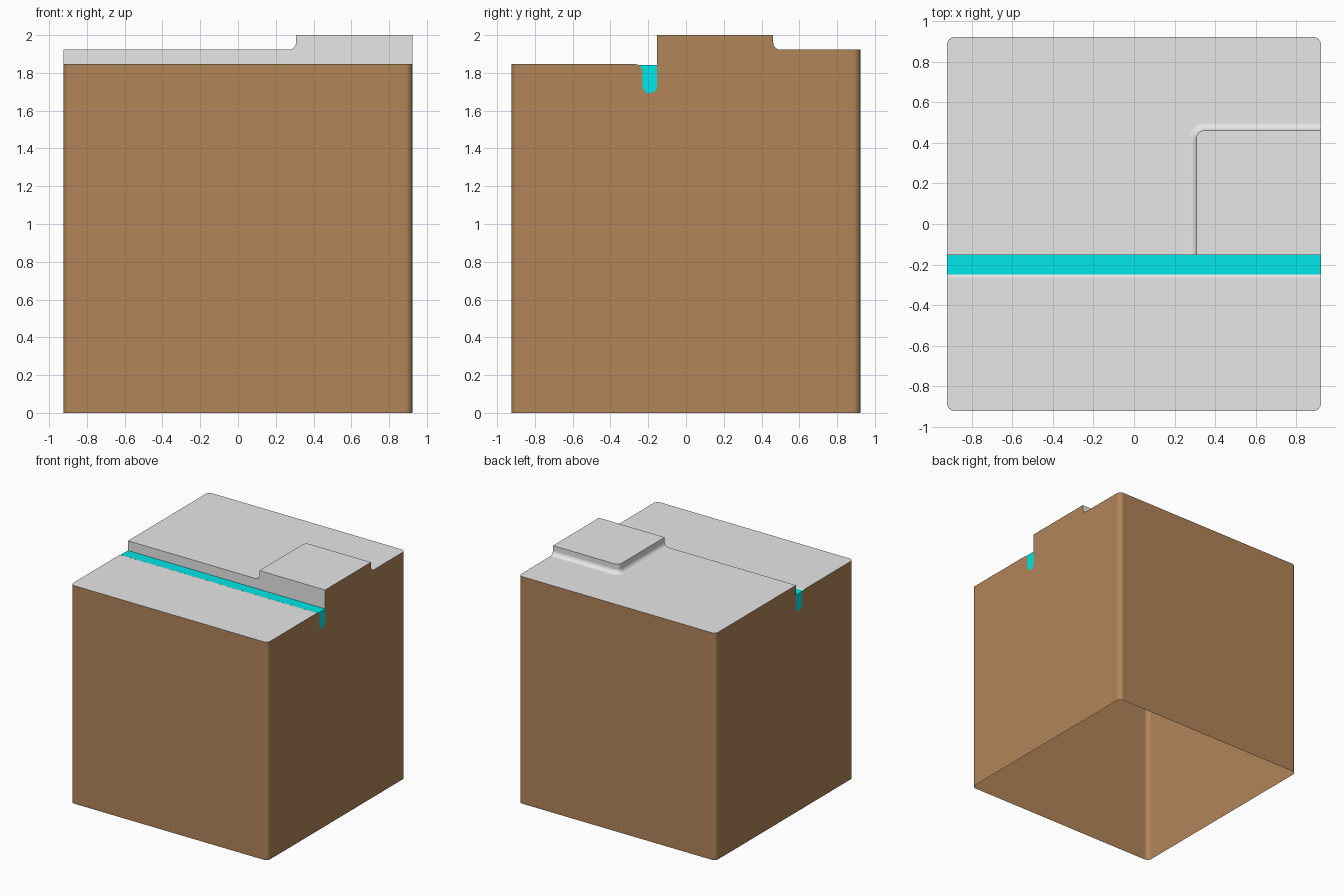
import bpy, bmesh
from math import sin, cos, pi
from mathutils import Vector

cube = bpy.data.objects.get("Cube")
if cube:
    bpy.data.objects.remove(cube, do_unlink=True)

U = 1 / 13        # modelling unit
R = U / 2         # radius of every rounding
HALF = 12 * U     # half width of the block
FAR = 1.2         # overshoot of the boolean solids


def material(name, rgb):
    m = bpy.data.materials.new(name)
    m.use_nodes = True
    m.diffuse_color = (*rgb, 1)
    bsdf = m.node_tree.nodes["Principled BSDF"]
    bsdf.inputs["Base Color"].default_value = (*rgb, 1)
    bsdf.inputs["Roughness"].default_value = 0.8
    return m


grey = material("grey_ground", (0.8, 0.8, 0.8))
brown = material("brown_earth", (0.445, 0.233, 0.102))
cyan = material("cyan_water", (0.0, 0.81, 0.81))


def arc(cx, cy, r, start, end, steps=8):
    """Points on an arc, angles in half turns."""
    angles = [pi * (start + (end - start) * i / steps) for i in range(steps + 1)]
    return [(cx + r * cos(a), cy + r * sin(a)) for a in angles]


def add_object(name, bm):
    mesh = bpy.data.meshes.new(name)
    bm.to_mesh(mesh)
    bm.free()
    obj = bpy.data.objects.new(name, mesh)
    bpy.context.collection.objects.link(obj)
    return obj


def loft(name, rings):
    """Closed solid through equal cross-sections."""
    bm = bmesh.new()
    loops = [[bm.verts.new(p) for p in ring] for ring in rings]
    n = len(rings[0])
    for a, b in zip(loops, loops[1:]):
        for i in range(n):
            j = (i + 1) % n
            bm.faces.new((a[i], a[j], b[j], b[i]))
    bm.faces.new(loops[0])
    bm.faces.new(loops[-1])
    bmesh.ops.recalc_face_normals(bm, faces=bm.faces)
    return add_object(name, bm)


def cut(obj, tool, operation):
    mod = obj.modifiers.new(operation.title(), "BOOLEAN")
    mod.operation, mod.object, mod.solver = operation, tool, "EXACT"
    bpy.context.view_layer.update()
    graph = bpy.context.evaluated_depsgraph_get()
    result = bpy.data.meshes.new_from_object(obj.evaluated_get(graph))
    obj.modifiers.clear()
    obj.data = result
    bpy.data.objects.remove(tool, do_unlink=True)


# Ground: terrain section with the stream channel, extruded across
bank = arc(-3 * U - R, 24 * U - R, R, 0.5, 0)
bed = arc(-2 * U - R, 22 * U + R, R, 1, 2, 12)
section = [(-FAR, -0.5), (-FAR, 24 * U)] + bank + bed
section += [(-2 * U, 26 * U), (FAR, 26 * U), (FAR, -0.5)]
terrain = loft("terrain_block", [[(x, y, z) for y, z in section] for x in (-FAR, FAR)])

# Lower land: cut away around the raised corner plateau, leaving a filleted foot
foot = arc(R, 25 * U + R, R, 1, 1.5)
cut_section = [(0, 2.2)] + foot + [(2.5, 25 * U), (2.5, 2.2)]
cx, cy = 4 * U + R, 6 * U - R
path = [((cx, -FAR), pi)]
path += [((cx, cy), pi - pi / 2 * i / 8) for i in range(9)]
path += [((FAR, cy), pi / 2)]
rings = [[(px + (R + d) * cos(a), py + (R + d) * sin(a), z) for d, z in cut_section]
         for (px, py), a in path]
cut(terrain, loft("lower_land_cutter", rings), "DIFFERENCE")

# Trim to a square plan with rounded corners
c = HALF - R
outline = (arc(c, c, R, 0, 0.5) + arc(-c, c, R, 0.5, 1)
           + arc(-c, -c, R, 1, 1.5) + arc(c, -c, R, 1.5, 2))
cut(terrain, loft("trim_prism", [[(x, y, z) for x, y in outline] for z in (0, 3)]),
    "INTERSECT")


def outline_distance(p):
    qx, qy = abs(p.x) - c, abs(p.y) - c
    return Vector((max(qx, 0), max(qy, 0))).length + min(max(qx, qy), 0) - R


# Open underside, brown side walls, grey ground
terrain.data.materials.clear()
terrain.data.materials.append(grey)
terrain.data.materials.append(brown)
bm = bmesh.new()
bm.from_mesh(terrain.data)
bmesh.ops.delete(bm, geom=[f for f in bm.faces if f.calc_center_median().z < 0.001],
                 context="FACES")
for f in bm.faces:
    on_side = abs(outline_distance(f.calc_center_median())) < 0.001
    f.material_index = 1 if on_side else 0
bm.to_mesh(terrain.data)
bm.free()

# Smooth roundings, flat large faces
bpy.ops.object.select_all(action="DESELECT")
terrain.select_set(True)
bpy.context.view_layer.objects.active = terrain
bpy.ops.object.shade_smooth_by_angle(angle=pi / 6)
weighted = terrain.modifiers.new("Weighted Normals", "WEIGHTED_NORMAL")
weighted.keep_sharp = True

# Water: surface strip and the two channel end faces
level = 24 * U - R * (1 - sin(pi / 3))
edge = [p for p in bank if p[1] < level - 0.001]
water_section = [(-3 * U - R / 2, level)] + edge + bed + [(-2 * U, level)]
bm = bmesh.new()
left, right = [[bm.verts.new((x, y, z)) for y, z in water_section]
               for x in (-HALF, HALF)]
bm.faces.new(left)
bm.faces.new(reversed(right))
bm.faces.new((left[0], right[0], right[-1], left[-1]))
bmesh.ops.recalc_face_normals(bm, faces=bm.faces)
bm.normal_update()
top = max(bm.faces, key=lambda f: abs(f.normal.z))
if top.normal.z < 0:
    bmesh.ops.reverse_faces(bm, faces=bm.faces)
water = add_object("stream_water", bm)
water.data.materials.append(cyan)
